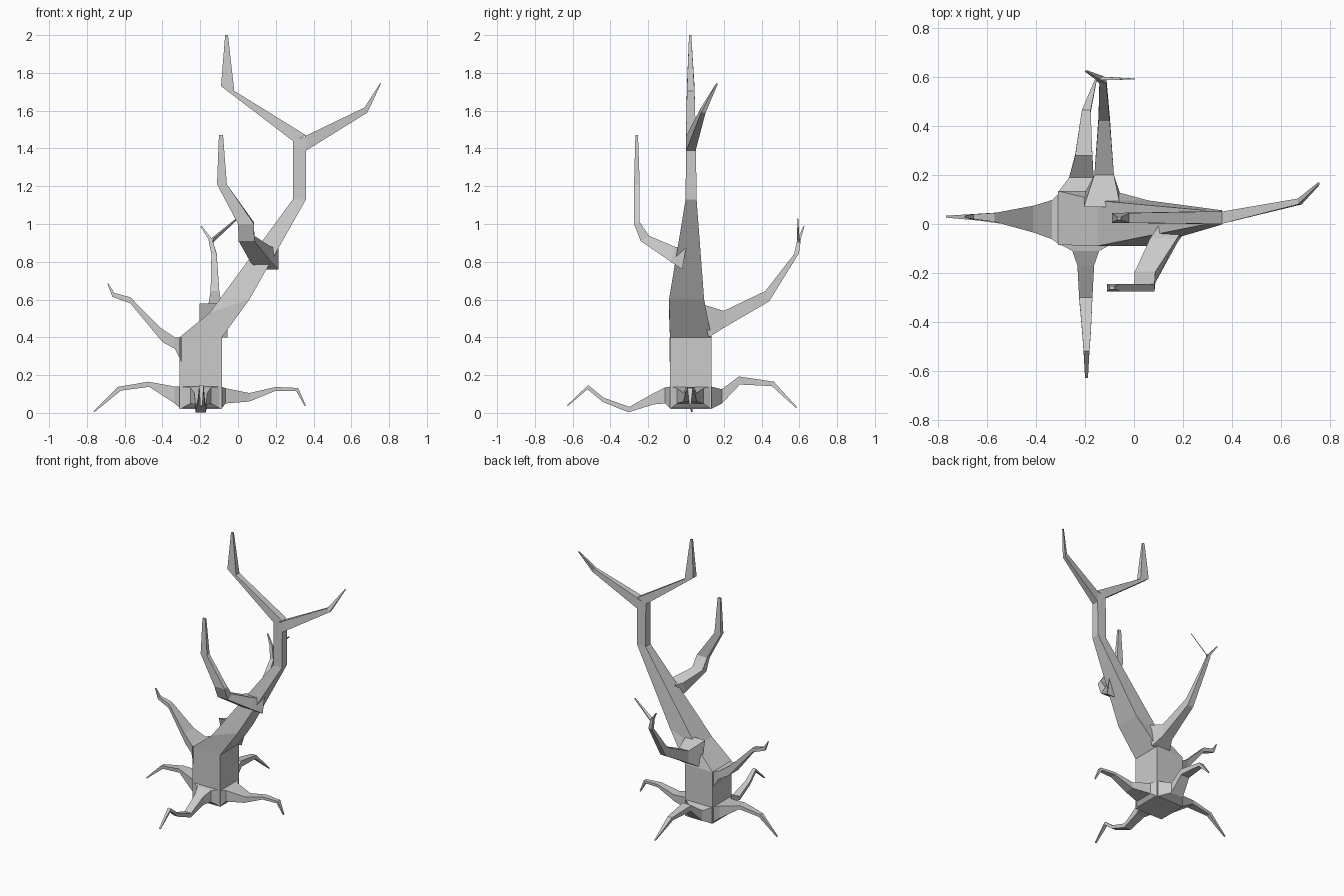
import bpy, bmesh


def limb(name, plane, sections):
    """Loft four-sided rings. Each section is (u0, z0, u1, z1, s, w):
    two silhouette edge points, then the sideways centre and half width."""
    bm = bmesh.new()
    rings = []
    for u0, z0, u1, z1, s, w in sections:
        ring = []
        for u, z, t in ((u0, z0, s - w), (u0, z0, s + w), (u1, z1, s + w), (u1, z1, s - w)):
            ring.append(bm.verts.new((u, t, z) if plane == 'x' else (t, u, z)))
        rings.append(ring)
    for a, b in zip(rings, rings[1:]):
        for i in range(4):
            j = (i + 1) % 4
            bm.faces.new((a[i], a[j], b[j], b[i]))
    bm.faces.new(rings[0])
    bm.faces.new(rings[-1])
    bmesh.ops.recalc_face_normals(bm, faces=bm.faces)
    mesh = bpy.data.meshes.new(name)
    bm.to_mesh(mesh)
    bm.free()
    obj = bpy.data.objects.new(name, mesh)
    bpy.context.collection.objects.link(obj)
    return obj


# Leaning trunk
limb("trunk", 'x', [
    (-.31, .02, -.085, .02, .025, .11), (-.31, .40, -.085, .40, .025, .11),
    (-.15, .53, .06, .60, .003, .093), (.29, 1.13, .36, 1.13, .027, .029),
    (.29, 1.45, .36, 1.46, .026, .026)])

# Crown fork
limb("crown_branch_left", 'x', [
    (.29, 1.44, .36, 1.47, .026, .026), (-.09, 1.73, -.02, 1.705, .025, .02),
    (-.068, 2.0, -.053, 2.0, .022, .006)])
limb("crown_branch_right", 'x', [
    (.355, 1.465, .355, 1.385, .025, .025), (.67, 1.617, .685, 1.59, .092, .012),
    (.752, 1.745, .758, 1.745, .165, .005)])

# Branches on the trunk
limb("front_branch", 'y', [
    (.0, .87, -.02, .76, .16, .055), (-.06, .88, -.08, .80, .12, .055),
    (-.195, .937, -.24, .91, .045, .042), (-.245, 1.01, -.275, 1.0, .042, .042),
    (-.245, 1.21, -.275, 1.21, -.085, .026), (-.254, 1.47, -.268, 1.47, -.09, .011)])
limb("left_branch", 'x', [
    (-.30, .40, -.30, .27, .022, .11), (-.335, .40, -.335, .34, .018, .08),
    (-.41, .45, -.40, .375, .02, .055), (-.57, .612, -.57, .58, .027, .018),
    (-.655, .635, -.665, .615, .03, .01), (-.688, .687, -.692, .685, .03, .004)])
limb("back_branch", 'y', [
    (.07, .58, .12, .40, -.13, .075), (.20, .54, .20, .45, -.122, .04),
    (.42, .645, .44, .59, -.122, .023), (.572, .84, .598, .845, -.127, .014),
    (.590, .92, .608, .92, -.147, .010), (.622, .99, .628, .99, -.196, .004)])
limb("back_twig", 'y', [
    (.590, .895, .606, .895, -.145, .010), (.588, .925, .602, .905, -.135, .006),
    (.590, 1.035, .594, 1.03, .0, .004)])

# Roots
limb("left_root", 'x', [
    (-.30, .14, -.30, .02, .025, .11), (-.335, .14, -.335, .05, .022, .07),
    (-.475, .165, -.47, .138, .022, .03), (-.635, .138, -.62, .118, .028, .014),
    (-.767, .008, -.760, .004, .03, .004)])
limb("right_root", 'x', [
    (-.09, .14, -.09, .02, .025, .11), (-.065, .13, -.065, .05, .022, .07),
    (.06, .105, .06, .06, .022, .035), (.20, .137, .20, .117, .022, .022),
    (.318, .132, .308, .115, .022, .014), (.359, .04, .353, .036, .022, .004)])
limb("back_root", 'y', [
    (.13, .14, .13, .02, -.20, .11), (.19, .125, .19, .05, -.215, .05),
    (.28, .193, .285, .15, -.205, .035), (.465, .165, .455, .142, -.195, .018),
    (.588, .03, .582, .026, -.157, .004)])
limb("front_root", 'y', [
    (-.08, .14, -.08, .02, -.198, .11), (-.11, .135, -.11, .05, -.197, .055),
    (-.17, .105, -.17, .045, -.197, .034), (-.30, .032, -.305, .003, -.197, .027),
    (-.435, .08, -.44, .058, -.194, .018), (-.518, .147, -.522, .125, -.194, .012),
    (-.630, .040, -.627, .035, -.194, .006)])
